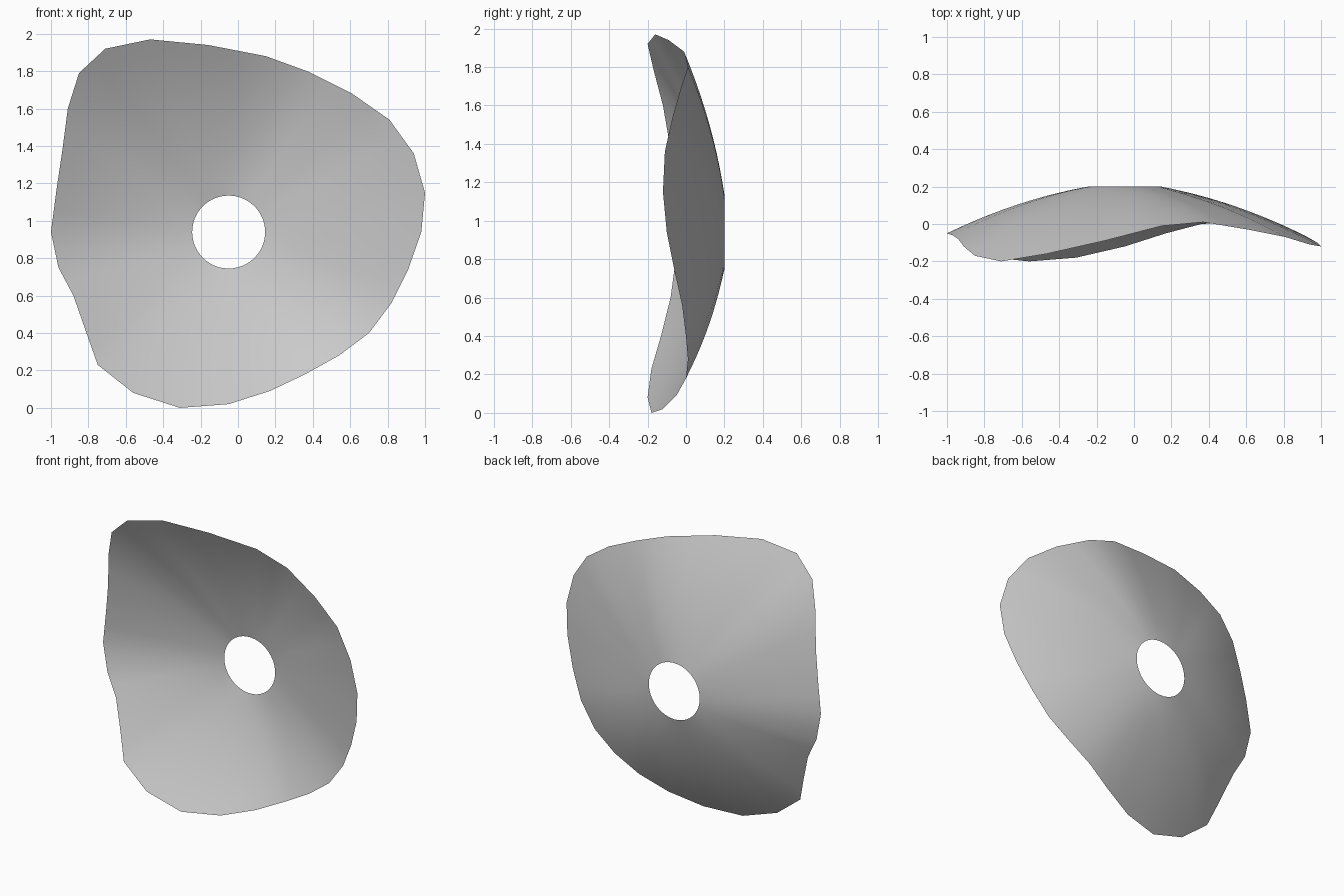
import bpy, bmesh, math
from mathutils import Vector

cube = bpy.data.objects.get("Cube")
if cube:
    bpy.data.objects.remove(cube)

# Rim of the dished three-lobed sheet
RIM = [
    (-.47, -.16, 1.97), (-.16, -.09, 1.94), (.15, -.01, 1.88), (.37, .01, 1.8),
    (.61, -.03, 1.68), (.81, -.07, 1.54), (.94, -.11, 1.36), (1, -.12, 1.15),
    (.98, -.1, .94), (.91, -.06, .74), (.82, -.02, .56), (.7, 0, .4),
    (.54, .01, .28), (.36, 0, .18), (.17, -.05, .09), (-.05, -.12, .02),
    (-.31, -.18, 0), (-.56, -.2, .08), (-.75, -.18, .23), (-.81, -.13, .4),
    (-.88, -.08, .6), (-.96, -.06, .75), (-1, -.05, .94), (-.97, -.06, 1.17),
    (-.94, -.08, 1.37), (-.91, -.12, 1.6), (-.85, -.17, 1.79), (-.71, -.2, 1.92),
]
HOLE = Vector((-.05, .2, .94))
RADIUS = .195
RINGS = 10
SPLIT = 2

grey = bpy.data.materials.new("plain grey")
grey.use_nodes = True
colour = (.6, .6, .6, 1)
grey.diffuse_color = colour
grey.node_tree.nodes["Principled BSDF"].inputs["Base Color"].default_value = colour

# Each spoke runs from the round hole to the rim, bulging slightly backwards
bm = bmesh.new()
spokes = []
for i, point in enumerate(RIM):
    for k in range(SPLIT):
        outer = Vector(point).lerp(Vector(RIM[(i + 1) % len(RIM)]), k / SPLIT)
        angle = math.atan2(outer.z - HOLE.z, outer.x - HOLE.x)
        inner = HOLE + RADIUS * Vector((math.cos(angle), 0, math.sin(angle)))
        bulge = .025 - .075 * min(outer.y, 0)
        spoke = []
        for r in range(RINGS + 1):
            t = r / RINGS
            p = inner.lerp(outer, t)
            p.y += 4 * bulge * t * (1 - t)
            spoke.append(bm.verts.new(p))
        spokes.append(spoke)

# Skin neighbouring spokes with quads
for i, a in enumerate(spokes):
    b = spokes[(i + 1) % len(spokes)]
    for r in range(RINGS):
        face = bm.faces.new((a[r], a[r + 1], b[r + 1], b[r]))
        face.smooth = True
bm.normal_update()
if sum(f.normal.y for f in bm.faces) > 0:
    bmesh.ops.reverse_faces(bm, faces=bm.faces[:])

mesh = bpy.data.meshes.new("dished_sheet")
bm.to_mesh(mesh)
bm.free()
mesh.materials.append(grey)
sheet = bpy.data.objects.new("dished_sheet", mesh)
bpy.context.collection.objects.link(sheet)
